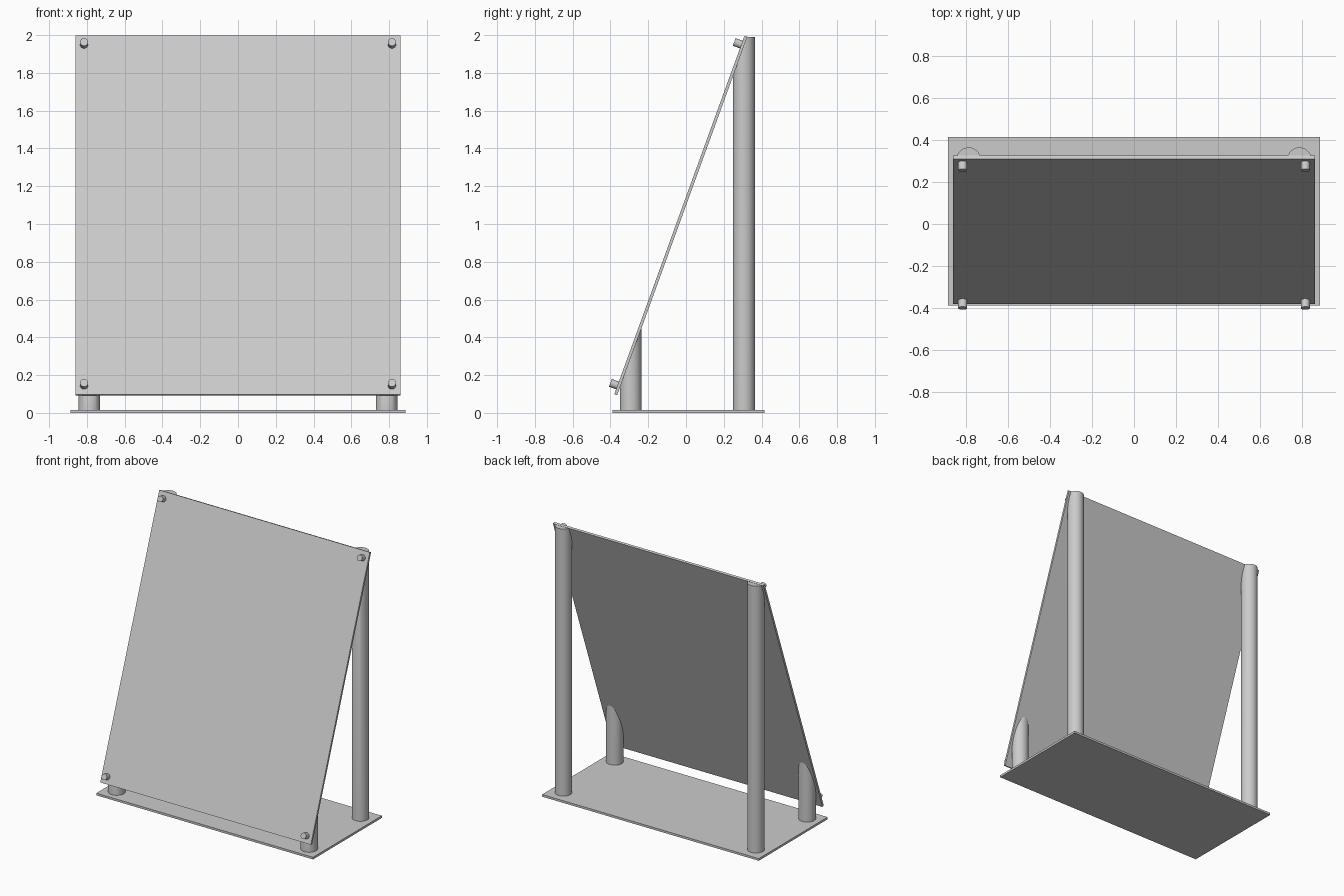
import bpy, bmesh, math
from mathutils import Matrix, Vector

cube = bpy.data.objects.get("Cube")
if cube:
    bpy.data.objects.remove(cube, do_unlink=True)

grey = bpy.data.materials.new("light grey")
grey.use_nodes = True
grey.diffuse_color = (0.6, 0.6, 0.6, 1)
grey.node_tree.nodes["Principled BSDF"].inputs["Base Color"].default_value = grey.diffuse_color

# Slanted panel frame: centre, slope direction and front normal
PANEL_CENTRE = Vector((0, -0.0275, 1.045))
SLOPE = Vector((0, 0.69, 1.9)).normalized()
NORMAL = Vector((0, -SLOPE.z, SLOPE.y))
LENGTH, THICK = 2.02, 0.016
FRAME = Matrix((Vector((1, 0, 0)), SLOPE, NORMAL)).transposed().to_4x4()
FRAME.translation = PANEL_CENTRE


def finish(name, bm, smooth=False):
    mesh = bpy.data.meshes.new(name)
    bmesh.ops.recalc_face_normals(bm, faces=bm.faces)
    bm.to_mesh(mesh)
    bm.free()
    mesh.materials.append(grey)
    obj = bpy.data.objects.new(name, mesh)
    bpy.context.collection.objects.link(obj)
    if smooth:
        bpy.ops.object.select_all(action="DESELECT")
        obj.select_set(True)
        bpy.context.view_layer.objects.active = obj
        bpy.ops.object.shade_smooth_by_angle(angle=math.radians(35))


def box(name, size, matrix):
    bm = bmesh.new()
    bmesh.ops.create_cube(bm, size=1, matrix=matrix @ Matrix.Diagonal((*size, 1)))
    finish(name, bm)


def cylinder(radius, depth, matrix, sides):
    bm = bmesh.new()
    bmesh.ops.create_cone(bm, cap_ends=True, segments=sides, radius1=radius,
                          radius2=radius, depth=depth, matrix=matrix)
    return bm


def post(name, x, y, top):
    # Upright tube, mitred where it meets the back of the panel
    bottom = 0.01
    bm = cylinder(0.0575, top - bottom,
                  Matrix.Translation((x, y, (top + bottom) / 2)), 48)
    cut = bmesh.ops.bisect_plane(bm, geom=bm.verts[:] + bm.edges[:] + bm.faces[:],
                                 plane_co=PANEL_CENTRE - NORMAL * THICK * 0.45,
                                 plane_no=NORMAL, clear_outer=True)
    edges = [e for e in cut["geom_cut"] if isinstance(e, bmesh.types.BMEdge)]
    edges += [e for e in bm.edges if e.is_boundary and e not in edges]
    bmesh.ops.holes_fill(bm, edges=edges)
    finish(name, bm, True)


def pin(name, x, along):
    # Stand-off pin through the panel corner
    place = FRAME @ Matrix.Translation((x, along, 0.02))
    finish(name, cylinder(0.0215, 0.056, place, 32), True)


# Base plate and slanted panel
box("base_plate", (1.772, 0.804, 0.016), Matrix.Translation((0, 0.013, 0.008)))
box("slanted_panel", (1.722, LENGTH, THICK), FRAME)

# Posts and pins on both sides
for side, sign in (("left", 1), ("right", -1)):
    post("back_post_" + side, sign * 0.787, 0.307, 1.99)
    post("front_post_" + side, sign * 0.787, -0.292, 0.7)
    pin("upper_pin_" + side, sign * 0.815, LENGTH / 2 - 0.05)
    pin("lower_pin_" + side, sign * 0.815, 0.05 - LENGTH / 2)
